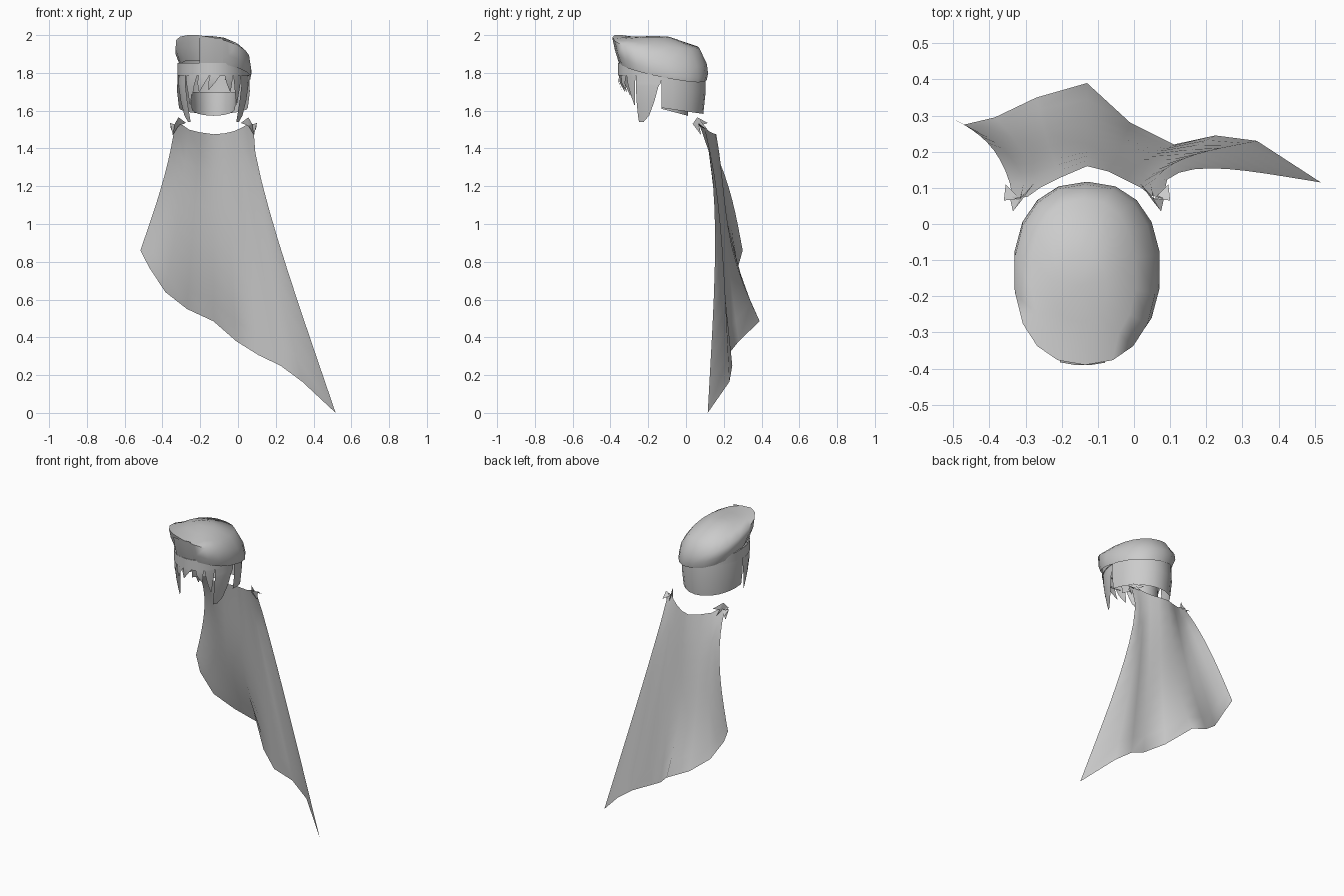
import bpy, bmesh, math
from mathutils import Vector

old = bpy.data.objects.get("Cube")
if old:
    bpy.data.objects.remove(old)

GREY = (0.6, 0.6, 0.6, 1)
mat = bpy.data.materials.new("plain grey")
mat.use_nodes = True
mat.diffuse_color = GREY
mat.node_tree.nodes["Principled BSDF"].inputs["Base Color"].default_value = GREY

CX, CY, RX, RY = -0.13, -0.13, 0.185, 0.225   # head centre and radii


def make(name, verts, faces, angle=50):
    me = bpy.data.meshes.new(name)
    me.from_pydata([tuple(v) for v in verts], [], faces)
    me.materials.append(mat)
    ob = bpy.data.objects.new(name, me)
    bpy.context.collection.objects.link(ob)
    bm = bmesh.new()
    bm.from_mesh(me)
    bmesh.ops.recalc_face_normals(bm, faces=bm.faces)
    bm.to_mesh(me)
    bm.free()
    bpy.ops.object.select_all(action='DESELECT')
    ob.select_set(True)
    bpy.context.view_layer.objects.active = ob
    bpy.ops.object.shade_smooth_by_angle(angle=math.radians(angle))


def grid(name, rows, closed=False, cap=None, angle=50):
    """Skin a list of equally long point rows."""
    n = len(rows[0])
    verts = [p for r in rows for p in r]
    faces = [(j * n + i, j * n + (i + 1) % n, (j + 1) * n + (i + 1) % n, (j + 1) * n + i)
             for j in range(len(rows) - 1) for i in range(n if closed else n - 1)]
    if cap:
        verts.append(cap)
        s = (len(rows) - 1) * n
        faces += [(s + i, s + (i + 1) % n, len(verts) - 1) for i in range(n)]
    make(name, verts, faces, angle)


def head(a, z, r=1.0):
    """Point on the head ellipse: 0 = left side, 90 = back, 270 = front."""
    t = math.radians(a)
    return (CX + RX * r * math.cos(t), CY + RY * r * math.sin(t), z)


def lock(name, rows, n=3):
    """Strand of hair: rows of (z, start angle, end angle, radius)."""
    grid(name, [[head(a0 + (a1 - a0) * i / n, z, r) for i in range(n + 1)]
                for z, a0, a1, r in rows])


# Cape: each fold line runs from neck to hem, bows by (x, y),
# and the last value sets how high up the bow peaks (lower = higher up)
folds = [
    ((-.335, .07, 1.53), (-.517, .30, .86), (.02, .042), .8),
    ((-.295, .075, 1.525), (-.47, .275, .77), (.02, .035), .8),
    ((-.26, .10, 1.50), (-.385, .295, .64), (.01, .01), 1),
    ((-.20, .13, 1.485), (-.27, .35, .55), (0, -.025), 1.2),
    ((-.13, .16, 1.475), (-.13, .39, .485), (0, -.055), 1.4),
    ((-.07, .145, 1.48), (-.01, .28, .38), (0, -.005), 1.2),
    ((-.02, .12, 1.492), (.11, .22, .305), (-.005, .018), .7),
    ((.02, .10, 1.51), (.225, .245, .25), (-.015, .008), .6),
    ((.045, .08, 1.525), (.34, .23, .165), (-.02, .045), .6),
    ((.08, .07, 1.53), (.517, .115, 0), (-.045, .068), .6),
]
ROWS = 10
cape = []
for j in range(ROWS + 1):
    t = j / ROWS
    row = []
    for a, b, w, e in folds:
        s = math.sin(math.pi * t ** e)
        row.append(Vector(a).lerp(Vector(b), t) + Vector((w[0] * s, w[1] * s, 0)))
    cape.append(row)
grid("cape", cape, angle=60)

# Crumpled cloth knots at both shoulders
knot = [(.175, .115, 1.50), (.185, .06, 1.565), (.205, .035, 1.53), (.23, .065, 1.535),
        (.225, .11, 1.50), (.215, .08, 1.47), (.145, .115, 1.535), (.185, .07, 1.52)]
knot_faces = [(0, 1, 2, 7), (7, 3, 4), (7, 5, 3), (6, 1, 7), (2, 5, 7)]
for side, sx in (("left", 1), ("right", -1)):
    make(side + "_shoulder_knot", [(CX + sx * x, y, z) for x, y, z in knot], knot_faces, 20)

# Beret: tilted rings, high at the front and slouching to the left
# (centre x, scale x, front y, back y, base z, rise to front, rise to right)
rings = [
    (-.119, .187, -.350, .110, 1.808, .046, .032),
    (-.130, .203, -.372, .117, 1.858, .060, .054),
    (-.135, .196, -.390, .110, 1.918, .070, .040),
    (-.140, .145, -.345, .070, 1.960, .027, .016),
    (-.150, .075, -.270, -.085, 1.990, .000, .003),
]
beret = []
for cx, sx, front, back, z, rise_f, rise_r in rings:
    ring = []
    for i in range(18):
        t = 2 * math.pi * (i + .5) / 18
        c, s = [math.copysign(abs(v) ** .88, v) for v in (math.cos(t), math.sin(t))]
        ring.append((cx + sx * c, (front + back) / 2 + (back - front) / 2 * s,
                     min(2.0, z - rise_f * s - rise_r * c)))
    beret.append(ring)
grid("beret", beret, closed=True, cap=(-.15, -.17, 1.996), angle=70)

# Front flap of the beret
flap = [(-.356, 1.852), (-.377, 1.92), (-.391, 1.985)]
grid("beret_flap", [[(x, y + 2 * (x + .14) ** 2, z) for x in (-.205, -.165, -.12, -.08)]
                    for y, z in flap])

# Headband with a small thickness
band = [(1.785, .99), (1.785, 1.025), (1.852, 1.025), (1.852, .99)]
grid("headband", [[head(a, z - .02 * max(0, math.sin(math.radians(a))), r)
                   for a in range(0, 360, 15)] for z, r in band], closed=True, angle=40)

# Back hair wall and the smaller nape piece inside it
for name, rows in (("back_hair", ((1.79, 1.03, 0), (1.70, 1.04, 0), (1.615, .985, .032))),
                   ("nape_hair", ((1.70, .66, 0), (1.64, .63, .015), (1.61, .62, .037)))):
    grid(name, [[head(a, z - drop * math.sin(math.radians(a)), r)
                 for a in range(0, 181, 15)] for z, r, drop in rows])

# Side locks, mirrored across the head
for side, f in (("left", lambda a: a), ("right", lambda a: 540 - a)):
    lock(side + "_side_lock", [(1.80, f(323), f(362), 1.0), (1.745, f(323), f(359), 1.0),
                               (1.73, f(323), f(356), 1.0), (1.65, f(322), f(350), .95),
                               (1.575, f(321), f(341), .88), (1.54, f(321), f(330), .84)])
    lock(side + "_temple_lock", [(1.80, f(304), f(323), 1.0), (1.74, f(307), f(321), .99),
                                 (1.68, f(311), f(319), .95), (1.63, f(316), f(317), .92)])

# Fringe: pointed strands swept to the right
for i, (a, w, tip, sweep) in enumerate([(235, 16, 1.68, -4), (255, 20, 1.70, -10),
                                        (274, 18, 1.71, -12), (296, 16, 1.70, 5)]):
    mid = (1.795 + tip) / 2
    lock(f"fringe_strand_{i + 1}", [(1.795, a - w / 2, a + w / 2, 1.0),
                                    (mid, a - w * .4 + sweep * .4, a + w * .25 + sweep * .4, 1.01),
                                    (tip, a + sweep - 1, a + sweep, .95)], n=2)
